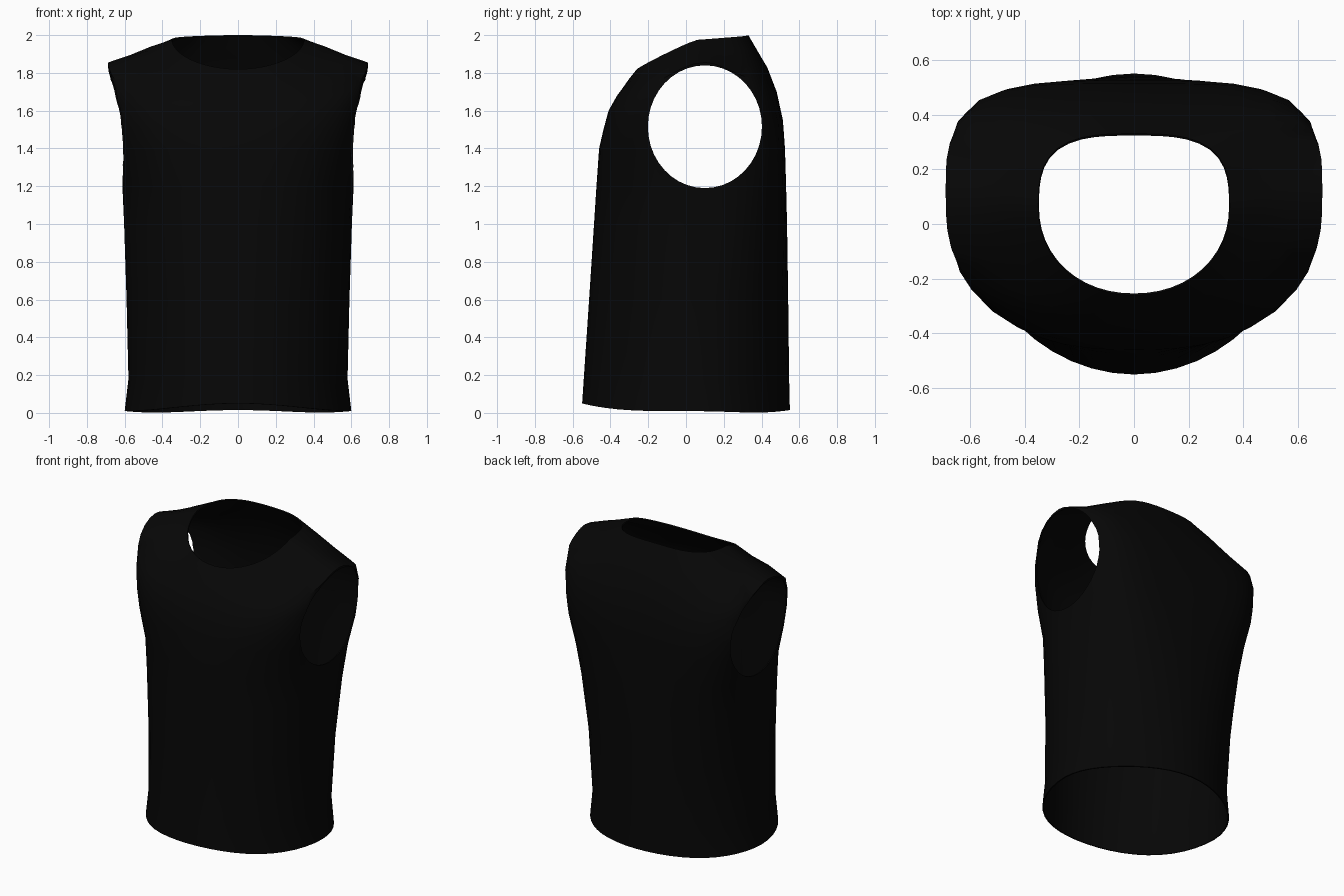
import bpy, bmesh, math

if "Cube" in bpy.data.objects:
    bpy.data.objects.remove(bpy.data.objects["Cube"])

SEG = 48
# ring: half width, y front, y back, y centre, z front, z side, z back, corner drop, front/back roundness
RINGS = [
    (.600, -.550, .550, .05, .05, .010, .015, .010, 1.95, 1.9),  # hem
    (.580, -.540, .546, .05, .20, .18, .18, 0, 1.95, 1.9),
    (.590, -.513, .541, .06, .60, .60, .60, 0, 2.0, 2.1),
    (.603, -.487, .535, .07, 1.0, 1.0, 1.0, 0, 2.15, 2.7),
    (.612, -.474, .530, .09, 1.2, 1.2, 1.2, 0, 2.3, 3.3),
    (.645, -.460, .524, .10, 1.4, 1.4, 1.4, .01, 2.6, 4.0),      # chest
    (.662, -.437, .513, .10, 1.5, 1.55, 1.55, .02, 2.8, 4.4),
    (.682, -.410, .480, .10, 1.6, 1.72, 1.70, .05, 2.8, 4.5),
    (.688, -.365, .430, .10, 1.68, 1.855, 1.83, .08, 2.8, 4.4),  # shoulder edge
    (.570, -.335, .400, .09, 1.72, 1.895, 1.88, .05, 2.6, 4.0),
    (.460, -.300, .365, .08, 1.77, 1.94, 1.94, .02, 2.4, 3.5),
    (.350, -.260, .330, .06, 1.82, 1.975, 2.0, 0, 2.1, 3.1),     # neckline
]


def ring_point(ring, t):
    a, yf, yb, yc, zf, zs, zb, drop, nf, nb = ring
    c, s = math.cos(t), math.sin(t)
    n, y_end, z_end = (nb, yb, zb) if s >= 0 else (nf, yf, zf)
    r = (abs(c) ** n + abs(s) ** n) ** (-1 / n)
    power = 1.15 if zs > 1.93 else 2      # neckline dips quickly to the front
    z = zs + (z_end - zs) * abs(s) ** power - drop * math.sin(2 * t) ** 2
    return a * r * c, yc + abs(y_end - yc) * r * s, z


# Vest body lofted from hem to neckline
bm = bmesh.new()
loops = [[bm.verts.new(ring_point(r, 2 * math.pi * i / SEG)) for i in range(SEG)] for r in RINGS]
for lo, hi in zip(loops, loops[1:]):
    for i in range(SEG):
        j = (i + 1) % SEG
        bm.faces.new((lo[i], lo[j], hi[j], hi[i]))
mesh = bpy.data.meshes.new("vest")
bm.to_mesh(mesh)
bm.free()
vest = bpy.data.objects.new("vest", mesh)
bpy.context.collection.objects.link(vest)

black = bpy.data.materials.new("black cloth")
black.diffuse_color = (.002, .002, .002, 1)
black.use_nodes = True
black.node_tree.nodes["Principled BSDF"].inputs["Base Color"].default_value = black.diffuse_color
mesh.materials.append(black)

# Armholes cut through both sides
bpy.ops.mesh.primitive_cylinder_add(vertices=40, radius=1, depth=2, location=(0, .1, 1.515),
                                    rotation=(0, math.pi / 2, 0))
cutter = bpy.context.object
cutter.name = "armhole_cutter"
cutter.scale = (.325, .302, 1)
cutter.hide_render = True
cutter.data.materials.append(black)

# Cloth thickness, then the cut
shell = vest.modifiers.new("thickness", 'SOLIDIFY')
shell.thickness, shell.offset = .008, -1
cut = vest.modifiers.new("armholes", 'BOOLEAN')
cut.operation, cut.solver, cut.object = 'DIFFERENCE', 'EXACT', cutter

bpy.ops.object.select_all(action='DESELECT')
vest.select_set(True)
bpy.context.view_layer.objects.active = vest
for m in ("thickness", "armholes"):
    bpy.ops.object.modifier_apply(modifier=m)
bpy.data.objects.remove(cutter)
bpy.ops.object.shade_smooth_by_angle(angle=math.radians(50))
